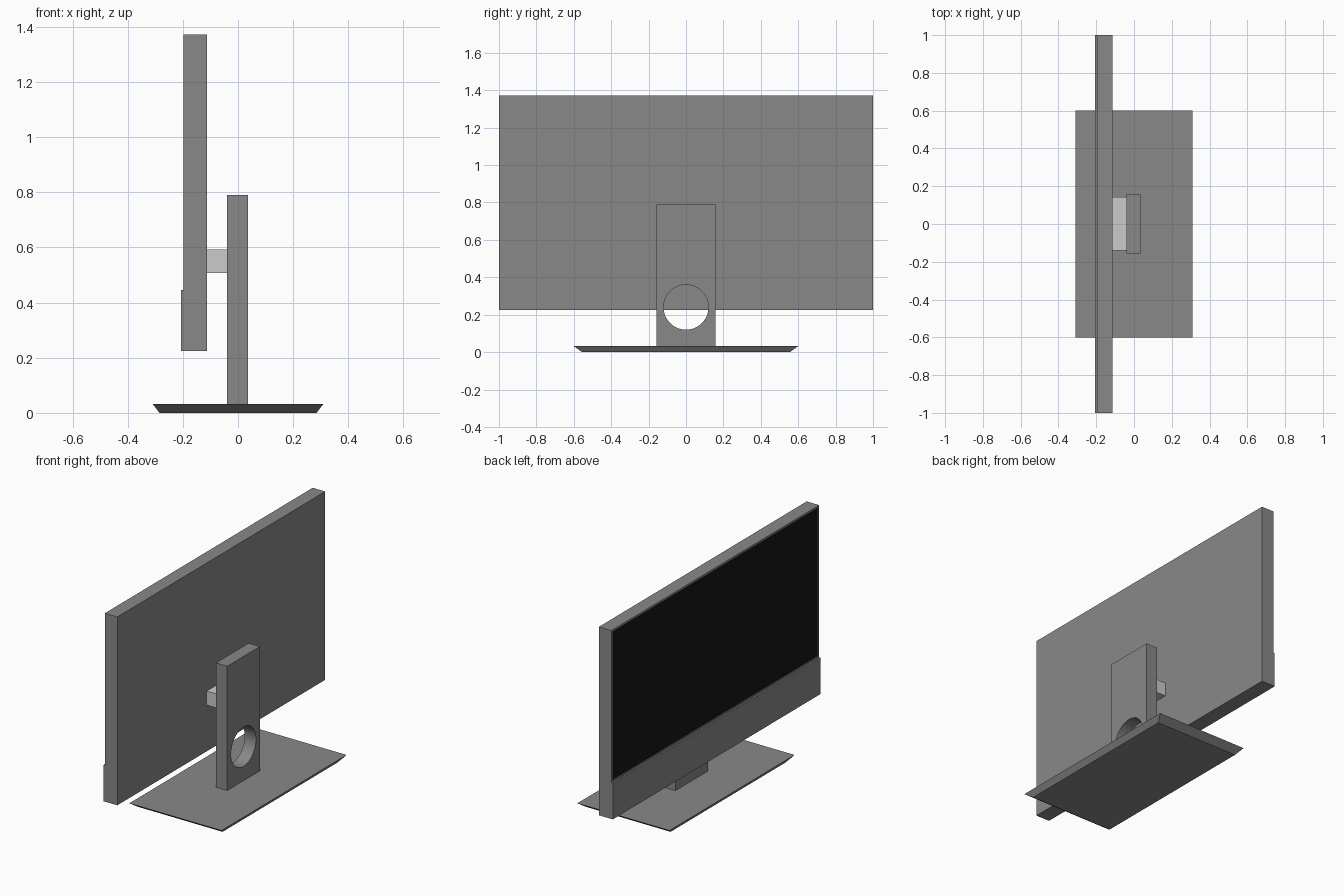
import bpy, bmesh, math

if "Cube" in bpy.data.objects:
    bpy.data.objects.remove(bpy.data.objects["Cube"])


def material(name, v):
    m = bpy.data.materials.new(name)
    m.diffuse_color = (v, v, v, 1)
    m.use_nodes = True
    m.node_tree.nodes["Principled BSDF"].inputs["Base Color"].default_value = m.diffuse_color
    return m


CHARCOAL = material("charcoal", 0.25)
BLACK = material("screen_black", 0.008)


def finish(name, bm, *mats):
    bmesh.ops.recalc_face_normals(bm, faces=bm.faces)
    me = bpy.data.meshes.new(name)
    bm.to_mesh(me)
    bm.free()
    for m in mats:
        me.materials.append(m)
    ob = bpy.data.objects.new(name, me)
    bpy.context.collection.objects.link(ob)
    return ob


def box_bmesh(x0, x1, y0, y1, z0, z1):
    bm = bmesh.new()
    bmesh.ops.create_cube(bm, size=1)
    for v in bm.verts:
        v.co = ((x0 + x1) / 2 + v.co.x * (x1 - x0),
                (y0 + y1) / 2 + v.co.y * (y1 - y0),
                (z0 + z1) / 2 + v.co.z * (z1 - z0))
    return bm


# Base plate, narrower underneath
bm = box_bmesh(-0.31, 0.31, -0.602, 0.602, 0, 0.033)
for v in bm.verts:
    if v.co.z < 0.01:
        v.co.x *= 0.285 / 0.31
        v.co.y *= 0.555 / 0.602
finish("base", bm, CHARCOAL)

# Upright stand with a round cable hole
stand = finish("stand", box_bmesh(-0.039, 0.037, -0.157, 0.157, 0.033, 0.79), CHARCOAL)
bpy.ops.mesh.primitive_cylinder_add(vertices=48, radius=0.12, depth=0.4,
                                    location=(0, 0, 0.24),
                                    rotation=(0, math.pi / 2, 0))
cutter = bpy.context.object
cutter.name = "hole_cutter"
cutter.hide_render = True
cutter.data.materials.append(CHARCOAL)
mod = stand.modifiers.new("hole", 'BOOLEAN')
mod.operation = 'DIFFERENCE'
mod.solver = 'EXACT'
mod.object = cutter
bpy.ops.object.select_all(action='DESELECT')
stand.select_set(True)
bpy.context.view_layer.objects.active = stand
bpy.ops.object.modifier_apply(modifier=mod.name)
bpy.data.objects.remove(cutter)
bpy.ops.object.shade_smooth_by_angle(angle=math.radians(30))

# Mounting arm between stand and display
finish("mount_arm", box_bmesh(-0.114, -0.038, -0.14, 0.143, 0.507, 0.592))

# Display housing: side profile with a thicker chin, extruded across the width
profile = [(-0.113, 0.225), (-0.207, 0.225), (-0.207, 0.445),
           (-0.197, 0.445), (-0.197, 1.372), (-0.113, 1.372)]
bm = bmesh.new()
side = bm.faces.new([bm.verts.new((x, -1, z)) for x, z in profile])
ext = bmesh.ops.extrude_face_region(bm, geom=[side])["geom"]
bmesh.ops.translate(bm, vec=(0, 2, 0),
                    verts=[g for g in ext if isinstance(g, bmesh.types.BMVert)])
bmesh.ops.recalc_face_normals(bm, faces=bm.faces)

# Screen panel set slightly into the front of the housing
screen = next(f for f in bm.faces
              if f.normal.x < -0.9 and f.calc_center_median().z > 0.8)
bmesh.ops.inset_region(bm, faces=[screen], thickness=0.014)
bmesh.ops.inset_region(bm, faces=[screen], thickness=0.0005, depth=-0.004)
screen.material_index = 1
finish("display", bm, CHARCOAL, BLACK)
